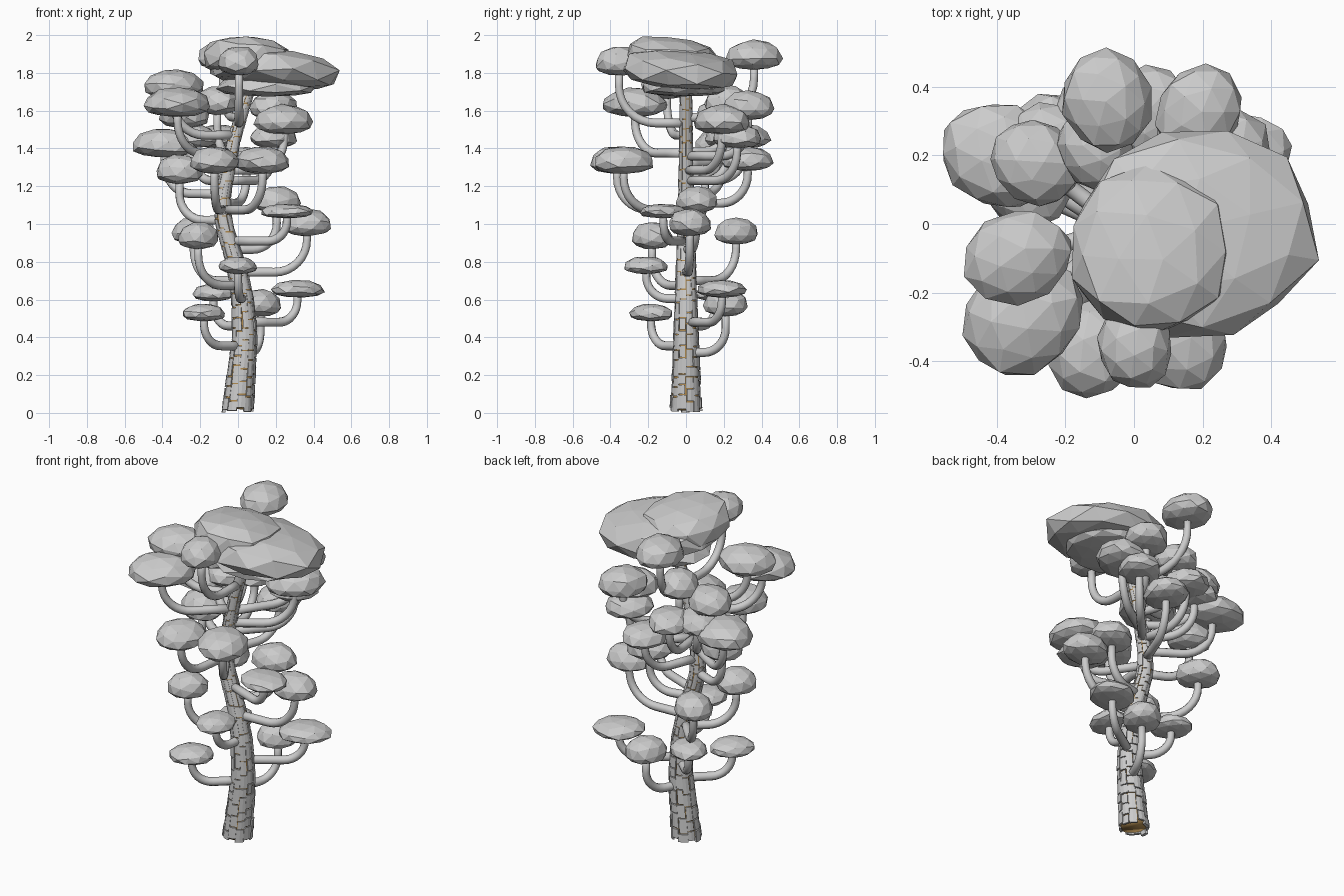
import bpy, bmesh, math, random
from mathutils import Vector, Matrix

if "Cube" in bpy.data.objects:
    bpy.data.objects.remove(bpy.data.objects["Cube"])

random.seed(4)
bark_mat = bpy.data.materials.new("bark_core")
bark_mat.diffuse_color = (0.42, 0.25, 0.08, 1)
bark_mat.use_nodes = True
bark_mat.node_tree.nodes["Principled BSDF"].inputs["Base Color"].default_value = bark_mat.diffuse_color


def finish(bm, name, smooth=False, mat=None):
    bmesh.ops.recalc_face_normals(bm, faces=bm.faces)
    for f in bm.faces:
        f.smooth = smooth
    me = bpy.data.meshes.new(name)
    bm.to_mesh(me)
    bm.free()
    ob = bpy.data.objects.new(name, me)
    bpy.context.collection.objects.link(ob)
    if mat:
        me.materials.append(mat)


# Trunk: bent centre line (z, x) with a radius that tapers by rule
BENDS = [(0.02, 0), (0.4, 0.035), (0.6, 0.025), (0.75, 0), (1.02, -0.08),
         (1.15, -0.08), (1.45, -0.02), (1.75, 0.07)]


def trunk(z):
    z = min(max(z, 0.02), 1.75)
    radius = 0.032 + 0.051 * (1 - z / 1.75) ** 1.6
    for (za, xa), (zb, xb) in zip(BENDS, BENDS[1:]):
        if z <= zb:
            return Vector((xa + (xb - xa) * (z - za) / (zb - za), 0, z)), radius


def tube(path, radii, sides, side, name, mat=None):
    bm = bmesh.new()
    rings = []
    for i, p in enumerate(path):
        tan = (path[min(i + 1, len(path) - 1)] - path[max(i - 1, 0)]).normalized()
        up = tan.cross(side).normalized()
        rings.append([bm.verts.new(p + radii[i] * (math.cos(a) * side + math.sin(a) * up))
                      for a in (2 * math.pi * k / sides for k in range(sides))])
    for r, s in zip(rings, rings[1:]):
        for k in range(sides):
            bm.faces.new((r[k], r[(k + 1) % sides], s[(k + 1) % sides], s[k]))
    bm.faces.new(rings[0])
    bm.faces.new(rings[-1])
    finish(bm, name, True, mat)


# Trunk core
core = [trunk(0.02 + i * 0.043) for i in range(41)]
tube([p for p, r in core], [r * 0.93 for p, r in core], 14, Vector((0, 1, 0)), "trunk_core", bark_mat)

# Bark plates in staggered columns round the trunk
bm = bmesh.new()
COLS = 11
for c in range(COLS):
    z = random.uniform(0.0, 0.03)
    while z < 1.68:
        h = random.uniform(0.05, 0.1)
        a0 = 2 * math.pi * (c + random.uniform(-0.12, 0.14)) / COLS
        a1 = 2 * math.pi * (c + random.uniform(0.86, 1.1)) / COLS
        lift = random.uniform(0.99, 1.07)
        vs = []
        for zz in (z, z + h - 0.006):
            p, r = trunk(zz)
            p.z = zz
            for k, a in ((0.86, a0), (0.86, a1), (lift, a1), (lift, (a0 + a1) / 2), (lift, a0)):
                vs.append(bm.verts.new(p + Vector((math.cos(a), math.sin(a), 0)) * r * k))
        bm.faces.new(vs[:5])
        bm.faces.new(vs[5:])
        for k in range(5):
            j = (k + 1) % 5
            bm.faces.new((vs[k], vs[j], vs[5 + j], vs[5 + k]))
        z += h
finish(bm, "bark_plates")


# Foliage clump: faceted dome with a shallow underside; low boxy values square its sides
def clump(name, x, y, z0, h, rx, ry, yaw=0.0, tilt=(0, 0), boxy=0.88):
    bm = bmesh.new()
    bmesh.ops.create_icosphere(bm, subdivisions=2, radius=1)
    spin = (Matrix.Rotation(random.uniform(0, 6), 3, 'Z')
            @ Matrix.Rotation(random.uniform(0, 1), 3, 'X'))
    turn = (Matrix.Rotation(yaw, 3, 'Z') @ Matrix.Rotation(math.radians(tilt[0]), 3, 'X')
            @ Matrix.Rotation(math.radians(tilt[1]), 3, 'Y'))
    for v in bm.verts:
        q = spin @ v.co * random.uniform(0.94, 1.03)
        qz = math.copysign(abs(q.z) ** boxy, q.z)
        q = Vector((q.x * rx, q.y * ry, qz * h * (0.64 if q.z > 0 else 0.36)))
        v.co = turn @ q + Vector((x, y, z0 + 0.36 * h))
    finish(bm, name)


# Branch: leaves the trunk level, then bends up into its clump
def branch(name, x, y, z0, drop):
    start = trunk(z0 - drop)[0]
    out = Vector((x - start.x, y, 0))
    dist = out.length
    d = out.normalized()
    bend = min(drop * 0.9, dist * 0.55)
    path = [start, start + d * (dist - bend) * 0.6]
    for i in range(9):
        a = i / 8 * math.pi / 2
        path.append(start + d * (dist - bend + bend * math.sin(a))
                    + Vector((0, 0, bend * (1 - math.cos(a)))))
    path.append(Vector((x, y, z0 + 0.03)))
    n = len(path)
    tube(path, [0.023 * (1.1 - 0.2 * i / n) for i in range(n)], 10, Vector((-d.y, d.x, 0)), name)


def bough(tier, i, x, y, z0, r, h, drop):
    # clumps stretch outwards from the trunk
    clump(f"{tier}_foliage_{i}", x, y, z0, h, r * 1.13, r * 0.97, math.atan2(y, x))
    branch(f"{tier}_branch_{i}", x, y, z0, drop)


# Each tier: clump height, branch drop, then clumps as x, y, underside z, radius
low = (0.095, 0.13, [(0.315, 0.19, 0.61, 0.132), (-0.13, 0.16, 0.59, 0.108),
                     (-0.18, -0.185, 0.485, 0.112), (0, -0.21, 0.735, 0.108)])
middle = (0.148, 0.19, [(0.12, 0.21, 0.51, 0.11), (-0.21, -0.18, 0.865, 0.105),
                        (-0.235, 0.265, 0.89, 0.112), (0.365, 0.02, 0.935, 0.12),
                        (0.205, 0.055, 1.055, 0.115), (-0.125, -0.365, 1.265, 0.135),
                        (0.13, -0.33, 1.265, 0.145)])
flat = (0.078, 0.12, [(0.26, -0.12, 1.03, 0.13)])
high = (0.16, 0.19, [(-0.31, 0.1, 1.21, 0.115), (-0.39, 0.2, 1.35, 0.16),
                     (0.245, 0.19, 1.475, 0.15), (-0.285, 0.18, 1.505, 0.125),
                     (0.19, 0.33, 1.55, 0.13), (-0.11, 0.22, 1.575, 0.115),
                     (-0.32, -0.27, 1.565, 0.17), (-0.34, -0.1, 1.66, 0.145)])
top = (0.16, 0.25, [(0.005, -0.355, 1.785, 0.115), (-0.08, 0.36, 1.815, 0.138)])
for tier, (h, drop, spots) in dict(low=low, middle=middle, flat=flat, high=high, top=top).items():
    for i, (x, y, z0, r) in enumerate(spots, 1):
        bough(tier, i, x, y, z0, r, h, drop)

# Fan of clumps behind the trunk
for i in range(4):
    a = math.radians(55 + 27 * i)
    bough("back", i + 1, 0.33 * math.cos(a), 0.33 * math.sin(a),
          1.40 - 0.12 * (i == 1), 0.125, 0.13, 0.17)

# Crown of three broad overlapping slabs
clump("crown_top", 0.045, -0.075, 1.785, 0.205, 0.25, 0.26, tilt=(-7, 3), boxy=0.6)
clump("crown_main", 0.185, -0.025, 1.725, 0.2, 0.36, 0.315, tilt=(-4, 5), boxy=0.6)
clump("crown_lower", 0.15, -0.01, 1.675, 0.12, 0.27, 0.23, boxy=0.7)
